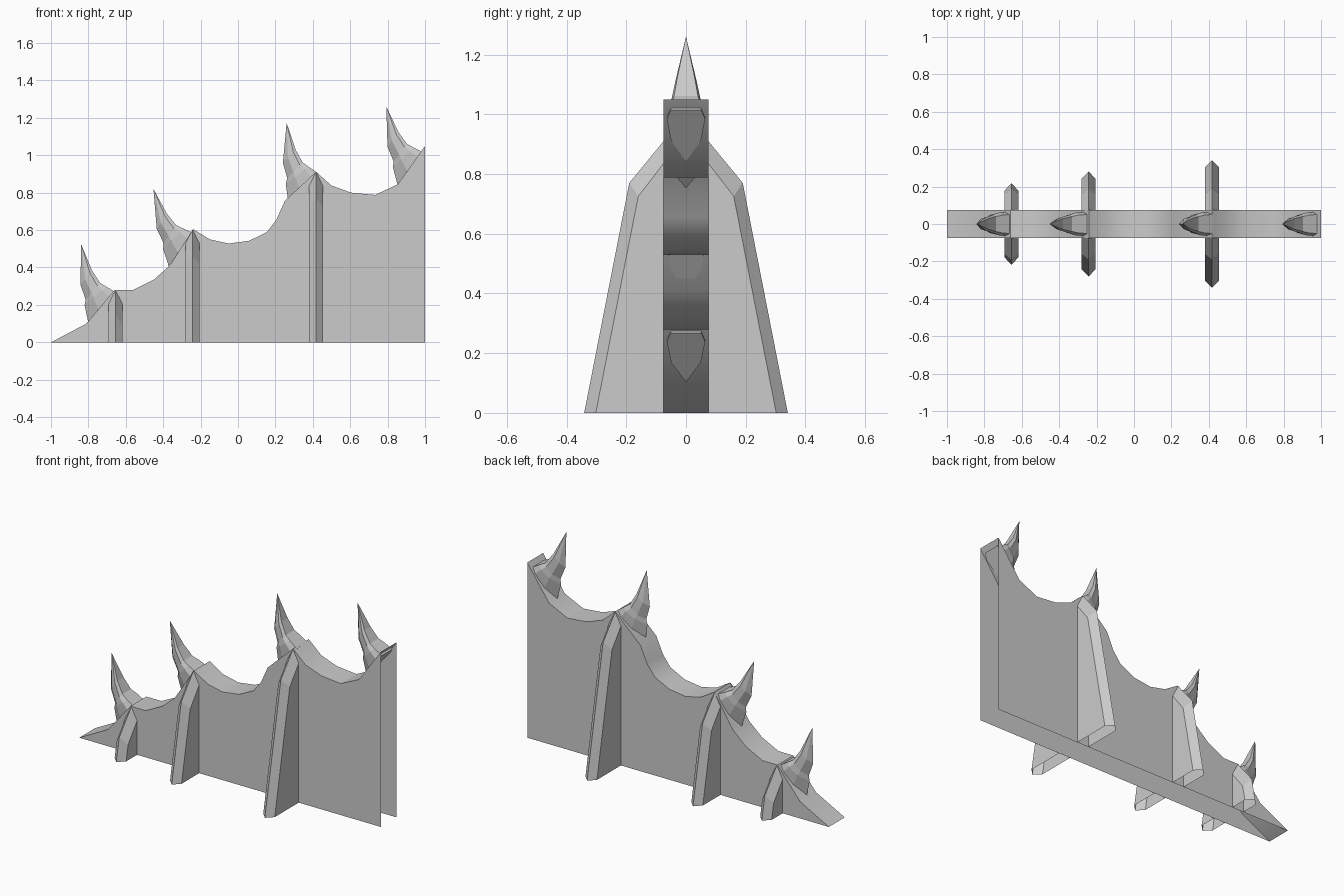
import bpy, bmesh, math
from mathutils import Vector, Matrix

if "Cube" in bpy.data.objects:
    bpy.data.objects.remove(bpy.data.objects["Cube"])

stone = bpy.data.materials.new("grey stone")
stone.diffuse_color = (0.6, 0.6, 0.6, 1)
stone.use_nodes = True
stone.node_tree.nodes["Principled BSDF"].inputs["Base Color"].default_value = stone.diffuse_color


def make(name, verts, faces, drop=(), smooth=False):
    """Build a closed mesh, fix its normals, then drop the hidden faces to leave it open."""
    bm = bmesh.new()
    vs = [bm.verts.new(v) for v in verts]
    fs = [bm.faces.new([vs[i] for i in f]) for f in faces]
    bmesh.ops.recalc_face_normals(bm, faces=bm.faces)
    bmesh.ops.delete(bm, geom=[fs[i] for i in drop], context='FACES')
    me = bpy.data.meshes.new(name)
    bm.to_mesh(me)
    bm.free()
    me.materials.append(stone)
    ob = bpy.data.objects.new(name, me)
    bpy.context.collection.objects.link(ob)
    if smooth:
        bpy.ops.object.select_all(action='DESELECT')
        ob.select_set(True)
        bpy.context.view_layer.objects.active = ob
        bpy.ops.object.shade_smooth_by_angle(angle=math.radians(30))
    return ob


# Wall: scalloped, rising profile extruded in y, open at the bottom and the tall end
profile = [(-1, 0), (-.81, .10), (-.66, .28), (-.56, .28), (-.45, .335), (-.365, .41),
           (-.24, .605), (-.15, .55), (-.05, .528), (.06, .543), (.155, .59), (.205, .655),
           (.25, .755), (.417, .912), (.50, .838), (.605, .80), (.733, .788), (.855, .845),
           (1, 1.05), (1, 0)]
n = len(profile)
T = .075
verts = [(x, -T, z) for x, z in profile] + [(x, T, z) for x, z in profile]
faces = [(i, (i + 1) % n, (i + 1) % n + n, i + n) for i in range(n)]
faces += [tuple(range(n)), tuple(range(n, 2 * n))]
make("wall", verts, faces, drop=(n - 2, n - 1), smooth=True)


# Ribs: leaning buttresses with a pointed outer edge, mirrored front and back
def rib(name, cx, top, side):
    h, slope = .038, .196
    zr, zs = top - .14, top - .185
    ridge = [(.19 + slope * zr, 0), (.19, zr), (T, top)]
    flank = [(T, 0), (.16 + slope * zs, 0), (.16, zs), (T, top - .075)]
    v = [(cx - h, side * y, z) for y, z in flank]
    v += [(cx + h, side * y, z) for y, z in flank]
    v += [(cx, side * y, z) for y, z in ridge]
    f = [(0, 1, 2, 3), (4, 5, 6, 7),
         (1, 8, 9, 2), (5, 8, 9, 6), (2, 9, 10, 3), (6, 9, 10, 7),
         (0, 1, 8, 5, 4), (0, 3, 10, 7, 4)]
    make(name, v, f, drop=(6, 7))


for k, (cx, top) in enumerate([(-.655, .278), (-.243, .603), (.417, .91)]):
    rib(f"front_rib_{k + 1}", cx, top, -1)
    rib(f"back_rib_{k + 1}", cx, top, 1)

# Spikes: shield-shaped rings (lower-left point, upper-right edge, half width) up to a tip
rings = [((.038, -.42), (.183, -.255), .064),
         ((.018, -.325), (.135, -.226), .060),
         ((.024, -.295), (.100, -.205), .050),
         ((-.005, -.214), (.058, -.140), .036)]
section = [(0, 0), (.4, .78), (.82, 1), (1, .8), (1, -.8), (.82, -1), (.4, -.78)]


def spike(name, tip, angle):
    v = []
    for a, b, w in rings:
        a, b = Vector(a), Vector(b)
        for t, s in section:
            p = a.lerp(b, t)
            v.append(Vector((p.x, s * w, p.y)))
    v.append(Vector((0, 0, 0)))
    m = len(section)
    f = [(r * m + i, r * m + (i + 1) % m, (r + 1) * m + (i + 1) % m, (r + 1) * m + i)
         for r in range(len(rings) - 1) for i in range(m)]
    last = (len(rings) - 1) * m
    f += [(last + i, last + (i + 1) % m, len(v) - 1) for i in range(m)]
    f.append(tuple(range(m)))
    # positive angle swings the base towards +x
    rot = Matrix.Rotation(math.radians(-angle), 3, 'Y')
    make(name, [rot @ p + Vector((tip[0], 0, tip[1])) for p in v], f)


for k, (tip, ang) in enumerate([((-.838, .523), 0), ((-.452, .82), 6),
                                ((.26, 1.173), -4), ((.793, 1.26), 3)]):
    spike(f"spike_{k + 1}", tip, ang)
